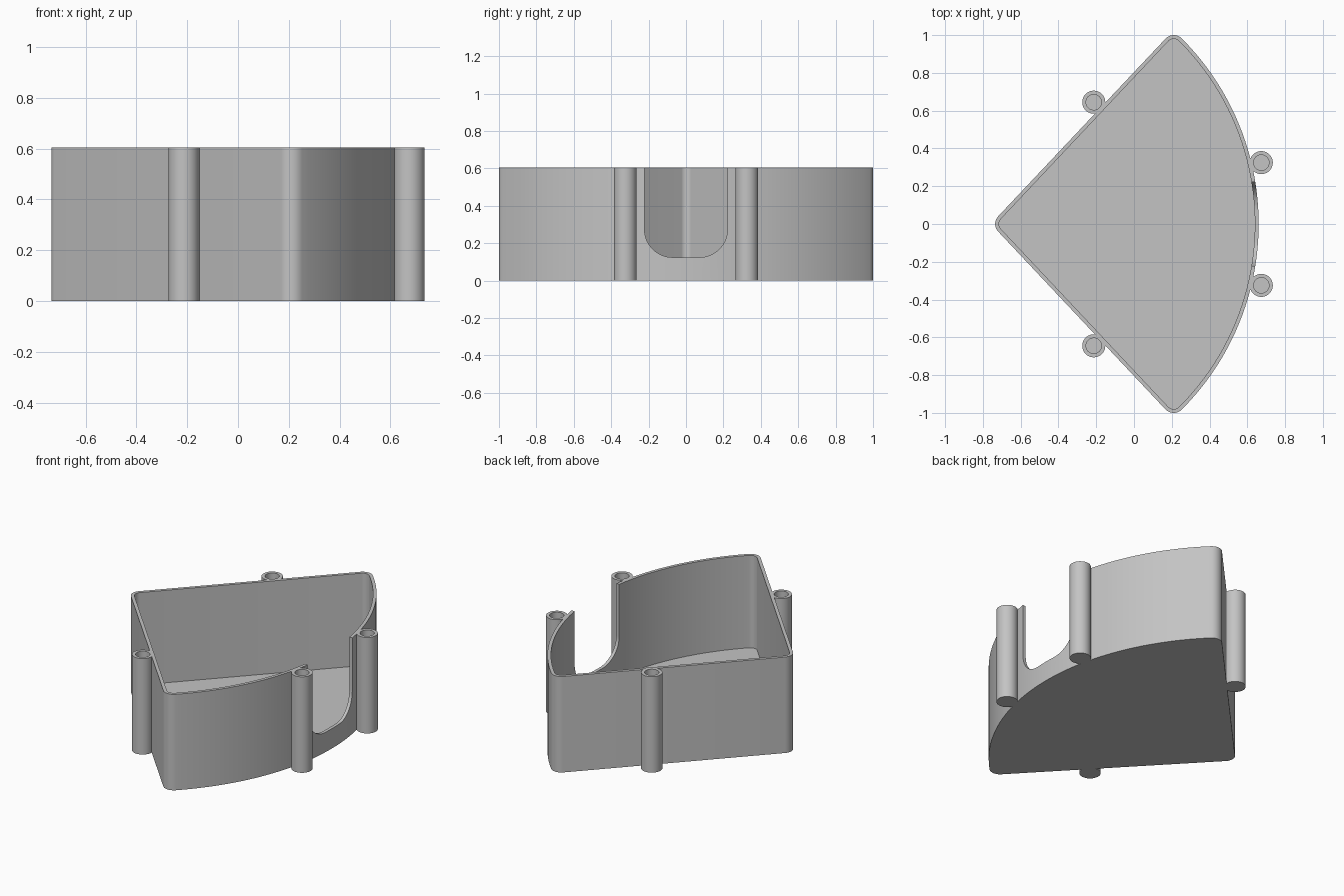
import bpy
import bmesh
from math import atan2, cos, sin, pi

cube = bpy.data.objects.get("Cube")
if cube:
    bpy.data.objects.remove(cube, do_unlink=True)

HEIGHT, WALL, FLOOR = 0.605, 0.02, 0.022
CORNER = 0.06                      # outer corner radius
ARC_X, ARC_R = -0.728, 1.388       # centre and radius of the curved wall
TIP_X, WING_X, WING_Y = -0.675, 0.21, 0.94   # corner centres

grey = bpy.data.materials.new("plain grey")
grey.use_nodes = True
grey.diffuse_color = (0.55, 0.55, 0.55, 1)
grey.node_tree.nodes["Principled BSDF"].inputs["Base Color"].default_value = grey.diffuse_color


def arc(cx, cy, r, start, end, steps):
    """Points along an arc, leaving out the last one."""
    angles = [start + (end - start) * i / steps for i in range(steps)]
    return [(cx + r * cos(a), cy + r * sin(a)) for a in angles]


def tray_outline(inset):
    """Rounded circular sector, pulled inwards by inset."""
    r = CORNER - inset
    rim = atan2(WING_Y, WING_X - ARC_X)
    side = pi / 2 + atan2(WING_Y, WING_X - TIP_X)
    return (arc(ARC_X, 0, ARC_R - inset, -rim, rim, 64)
            + arc(WING_X, WING_Y, r, rim, side, 12)
            + arc(TIP_X, 0, r, side, 2 * pi - side, 12)
            + arc(WING_X, -WING_Y, r, -side, -rim, 12))


def loft(name, rings):
    """Join equal-length rings of 3D points and cap both ends."""
    bm = bmesh.new()
    loops = [[bm.verts.new(p) for p in ring] for ring in rings]
    for low, high in zip(loops, loops[1:]):
        for i in range(len(low)):
            j = (i + 1) % len(low)
            bm.faces.new((low[i], low[j], high[j], high[i]))
    bm.faces.new(loops[0][::-1])
    bm.faces.new(loops[-1])
    bmesh.ops.recalc_face_normals(bm, faces=bm.faces)
    mesh = bpy.data.meshes.new(name)
    bm.to_mesh(mesh)
    bm.free()
    mesh.materials.append(grey)
    obj = bpy.data.objects.new(name, mesh)
    bpy.context.collection.objects.link(obj)
    return obj


def cup(name, outer, inner, floor):
    """Open container with a closed bottom."""
    levels = ((outer, 0), (outer, HEIGHT), (inner, HEIGHT), (inner, floor))
    return loft(name, [[(x, y, z) for x, y in ring] for ring, z in levels])


def activate(obj):
    bpy.ops.object.select_all(action="DESELECT")
    obj.select_set(True)
    bpy.context.view_layer.objects.active = obj


# Sector-shaped tray
tray = cup("tray", tray_outline(0), tray_outline(WALL), FLOOR)

# Rounded slot through the curved wall
half, low, r = 0.222, 0.125, 0.15
slot = (arc(r - half, low + r, r, pi, 1.5 * pi, 16) + [(r - half, low)]
        + arc(half - r, low + r, r, 1.5 * pi, 2 * pi, 16)
        + [(half, low + r), (half, 1), (-half, 1)])
cutter = loft("slot_cutter", [[(x, y, z) for y, z in slot] for x in (0.5, 0.9)])
cutter.hide_render = True
cut = tray.modifiers.new("slot", "BOOLEAN")
cut.operation, cut.solver, cut.object = "DIFFERENCE", "EXACT", cutter
activate(tray)
bpy.ops.object.modifier_apply(modifier=cut.name)
bpy.data.objects.remove(cutter, do_unlink=True)

# Four screw posts with blind holes
parts = [tray]
for place, x, y in (("side", -0.213, 0.645), ("rim", 0.674, 0.325)):
    for end, sign in (("back", 1), ("front", -1)):
        outer = arc(x, sign * y, 0.061, 0, 2 * pi, 40)
        inner = arc(x, sign * y, 0.041, 0, 2 * pi, 40)
        parts.append(cup(f"{place}_screw_post_{end}", outer, inner, HEIGHT - 0.3))

for part in parts:
    activate(part)
    bpy.ops.object.shade_smooth_by_angle(angle=pi / 6)
